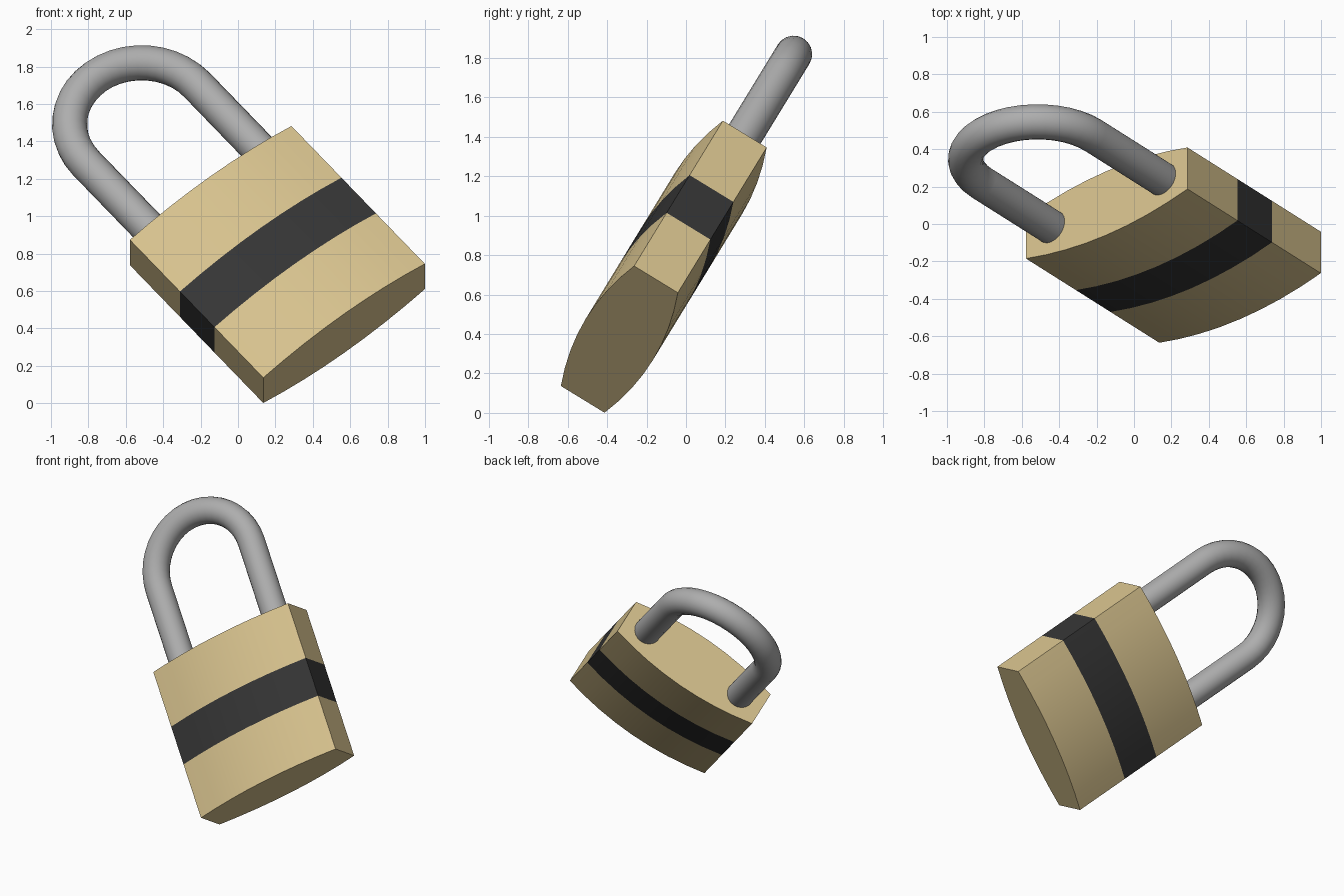
import bpy, bmesh, math
from mathutils import Matrix, Vector

if "Cube" in bpy.data.objects:
    bpy.data.objects.remove(bpy.data.objects["Cube"])

# Padlock frame: u = width, v = towards the front, w = from base to shackle
tilt, roll = math.radians(31.43), math.radians(39.55)
v = Vector((0, -math.cos(tilt), math.sin(tilt)))
p = Vector((0, math.sin(tilt), math.cos(tilt)))
u = Vector((math.cos(roll), 0, 0)) + p * math.sin(roll)
w = Vector((-math.sin(roll), 0, 0)) + p * math.cos(roll)
pose = Matrix((u, v, w)).transposed().to_4x4()
pose.translation = Vector((0.567, -0.338, 0.373))

WIDTH, HEIGHT, EDGE, BULGE = 1.12, 1.12, 0.13, 0.07
BAND = (0.41, 0.70)


def material(name, rgb):
    m = bpy.data.materials.new(name)
    m.diffuse_color = (*rgb, 1)
    m.use_nodes = True
    m.node_tree.nodes["Principled BSDF"].inputs["Base Color"].default_value = m.diffuse_color
    return m


def smooth(ob):
    bpy.ops.object.select_all(action='DESELECT')
    ob.select_set(True)
    bpy.context.view_layer.objects.active = ob
    bpy.ops.object.shade_smooth_by_angle(angle=math.radians(30))


brass = material("brass", (0.68, 0.54, 0.27))
black = material("black", (0.035, 0.035, 0.035))
steel = material("steel", (0.42, 0.42, 0.42))

# Body: bulged profile extruded in three layers, the middle one black
N = 8
front = []
for i in range(N + 1):
    t = i / N
    front.append(((t - 0.5) * WIDTH, EDGE + BULGE * 4 * t * (1 - t)))
profile = front + [(x, -y) for x, y in reversed(front)]

bm = bmesh.new()
rings = [[bm.verts.new((x, y, z)) for x, y in profile] for z in (0, *BAND, HEIGHT)]
bm.faces.new(rings[0])
bm.faces.new(rings[-1])
n = len(profile)
for k in range(3):
    for i in range(n):
        j = (i + 1) % n
        f = bm.faces.new((rings[k][i], rings[k][j], rings[k + 1][j], rings[k + 1][i]))
        f.material_index = 1 if k == 1 else 0
bmesh.ops.recalc_face_normals(bm, faces=bm.faces)
mesh = bpy.data.meshes.new("lock_body")
bm.to_mesh(mesh)
bm.free()
mesh.materials.append(brass)
mesh.materials.append(black)
body = bpy.data.objects.new("lock_body", mesh)
bpy.context.collection.objects.link(body)
body.matrix_world = pose
smooth(body)

# Shackle: round bar along two legs and a half circle
R, BAR, LEG, ARC = 0.385, 0.094, 0.58, 20
path = [(R, HEIGHT - 0.03)]
path += [(R * math.cos(math.pi * i / ARC), HEIGHT + LEG + R * math.sin(math.pi * i / ARC))
         for i in range(ARC + 1)]
path += [(-R, HEIGHT - 0.03)]
curve = bpy.data.curves.new("shackle", 'CURVE')
curve.dimensions = '3D'
curve.bevel_depth = BAR
curve.bevel_resolution = 8
curve.use_fill_caps = True
spline = curve.splines.new('POLY')
spline.points.add(len(path) - 1)
for pt, (x, z) in zip(spline.points, path):
    pt.co = (x, 0, z, 1)
curve.materials.append(steel)
shackle = bpy.data.objects.new("shackle", curve)
bpy.context.collection.objects.link(shackle)
shackle.matrix_world = pose
bpy.ops.object.select_all(action='DESELECT')
shackle.select_set(True)
bpy.context.view_layer.objects.active = shackle
bpy.ops.object.convert(target='MESH')
smooth(bpy.context.view_layer.objects.active)
